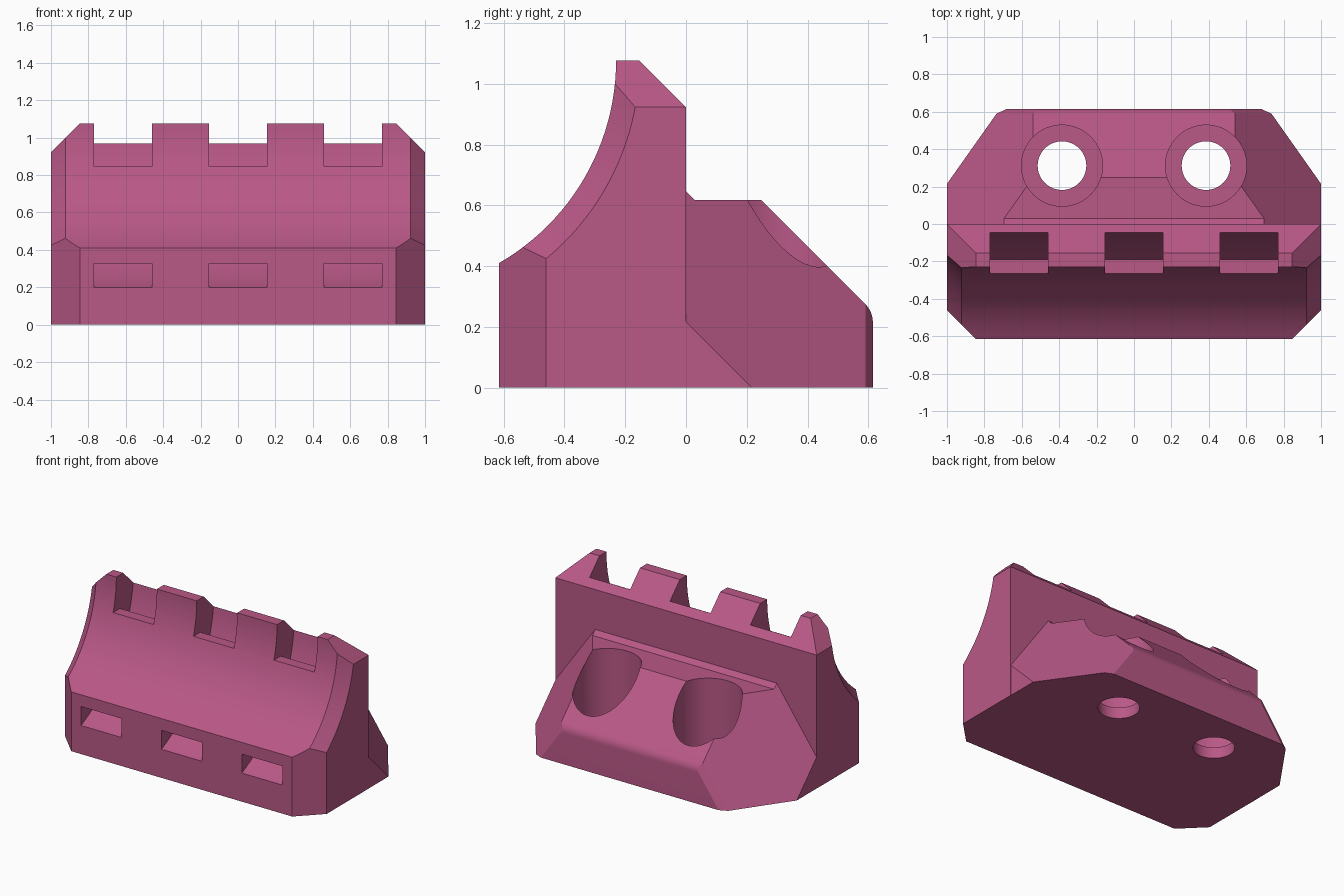
import bpy, bmesh, math
from mathutils import Vector, Matrix

if "Cube" in bpy.data.objects:
    bpy.data.objects.remove(bpy.data.objects["Cube"])

mat = bpy.data.materials.new("raspberry_plastic")
mat.diffuse_color = (0.485, 0.098, 0.24, 1)
mat.use_nodes = True
mat.node_tree.nodes["Principled BSDF"].inputs["Base Color"].default_value = mat.diffuse_color

CY, CZ = -1.0, 1.077          # centre of the concave front sweep


def arc(cy, cz, r, a0, a1, n):
    """Points (y, z) on an arc, angles in degrees."""
    return [(cy + r * math.cos(math.radians(a0 + (a1 - a0) * i / n)),
             cz + r * math.sin(math.radians(a0 + (a1 - a0) * i / n))) for i in range(n + 1)]


def make(name, bm):
    bmesh.ops.recalc_face_normals(bm, faces=bm.faces)
    me = bpy.data.meshes.new(name)
    bm.to_mesh(me)
    bm.free()
    me.materials.append(mat)
    ob = bpy.data.objects.new(name, me)
    bpy.context.collection.objects.link(ob)
    return ob


def prism(profile, x0, x1):
    """Extrude a (y, z) profile along x."""
    bm = bmesh.new()
    face = bm.faces.new([bm.verts.new((x0, y, z)) for y, z in profile])
    ext = bmesh.ops.extrude_face_region(bm, geom=[face])["geom"]
    bmesh.ops.translate(bm, vec=(x1 - x0, 0, 0),
                        verts=[v for v in ext if isinstance(v, bmesh.types.BMVert)])
    bmesh.ops.recalc_face_normals(bm, faces=bm.faces)
    return bm


def trim(bm, point, normal):
    """Slice off everything beyond a plane on both the left and right ends."""
    for s in (1, -1):
        geom = bm.verts[:] + bm.edges[:] + bm.faces[:]
        bmesh.ops.bisect_plane(bm, geom=geom, clear_outer=True,
                               plane_co=Vector((s * point[0], point[1], point[2])),
                               plane_no=Vector((s * normal[0], normal[1], normal[2])))
        bmesh.ops.holes_fill(bm, edges=[e for e in bm.edges if e.is_boundary], sides=0)


def lathe_x(profile, seg=144):
    """Revolve (x, radius) rings around the sweep axis."""
    bm = bmesh.new()
    rings = [[bm.verts.new((x, CY + r * math.cos(2 * math.pi * i / seg),
                            CZ + r * math.sin(2 * math.pi * i / seg)))
              for i in range(seg)] for x, r in profile]
    for a, b in zip(rings, rings[1:]):
        for i in range(seg):
            j = (i + 1) % seg
            bm.faces.new((a[i], a[j], b[j], b[i]))
    bm.faces.new(rings[0])
    bm.faces.new(rings[-1])
    return bm


def cylinder_z(x, y, r, z0, z1):
    bm = bmesh.new()
    bmesh.ops.create_cone(bm, cap_ends=True, segments=64, radius1=r, radius2=r, depth=z1 - z0,
                          matrix=Matrix.Translation((x, y, (z0 + z1) / 2)))
    return bm


def boolean(target, tool, op):
    tool.hide_render = True
    m = target.modifiers.new(op, "BOOLEAN")
    m.operation, m.object, m.solver = op, tool, "EXACT"
    bpy.context.view_layer.objects.active = target
    bpy.ops.object.modifier_apply(modifier=m.name)
    bpy.data.objects.remove(tool, do_unlink=True)


# Upright front wall with bevelled front corners and top corners
bm = prism([(-0.615, 0), (0, 0), (0, 0.923), (-0.154, 1.077), (-0.615, 1.077)], -1, 1)
trim(bm, (1, -0.46, 0), (1, -1, 0))
trim(bm, (1, 0, 0.923), (1, 0, 1))
body = make("curved_bracket", bm)

# Concave front sweep, flared at both ends
boolean(body, make("sweep_cutter", lathe_x([(-1.1, 0.947), (-0.923, 0.77),
                                            (0.923, 0.77), (1.1, 0.947)])), "DIFFERENCE")

# Rear foot: sloped back with a rounded lower edge and tapered sides
foot = [(-0.1, 0), (0.615, 0)] + arc(0.53, 0.215, 0.085, 0, 45, 5)
foot += [(0.248, 0.617), (0.03, 0.617), (0, 0.647), (-0.1, 0.647)]
bm = prism(foot, -0.999, 0.999)
trim(bm, (1, 0, 0.215), (1, 0.707, 0.707))
trim(bm, (0.735, 0.59, 0), (1, 2.2, 0.707))
boolean(body, make("rear_foot", bm), "UNION")

# Curved strap slots that open as notches along the top edge
slot = arc(CY, CZ, 0.842, -80, math.degrees(math.asin((0.845 - CZ) / 0.842)), 28)
slot += [(-0.5, 0.845), (-0.5, 1.3), (CY + 0.96, 1.3)]
slot += arc(CY, CZ, 0.96, 0, -80, 36)
for x in (-0.615, 0, 0.615):
    boolean(body, make("slot_cutter", prism(slot, x - 0.155, x + 0.155)), "DIFFERENCE")

# Screw holes with deep counterbores
for x in (-0.385, 0.385):
    boolean(body, make("counterbore_cutter", cylinder_z(x, 0.312, 0.217, 0.077, 1.0)), "DIFFERENCE")
    boolean(body, make("hole_cutter", cylinder_z(x, 0.312, 0.13, -0.2, 0.5)), "DIFFERENCE")

# Smooth the curved walls, keep the bevels crisp
bpy.ops.object.select_all(action="DESELECT")
body.select_set(True)
bpy.context.view_layer.objects.active = body
bpy.ops.object.shade_smooth_by_angle(angle=math.radians(20))
